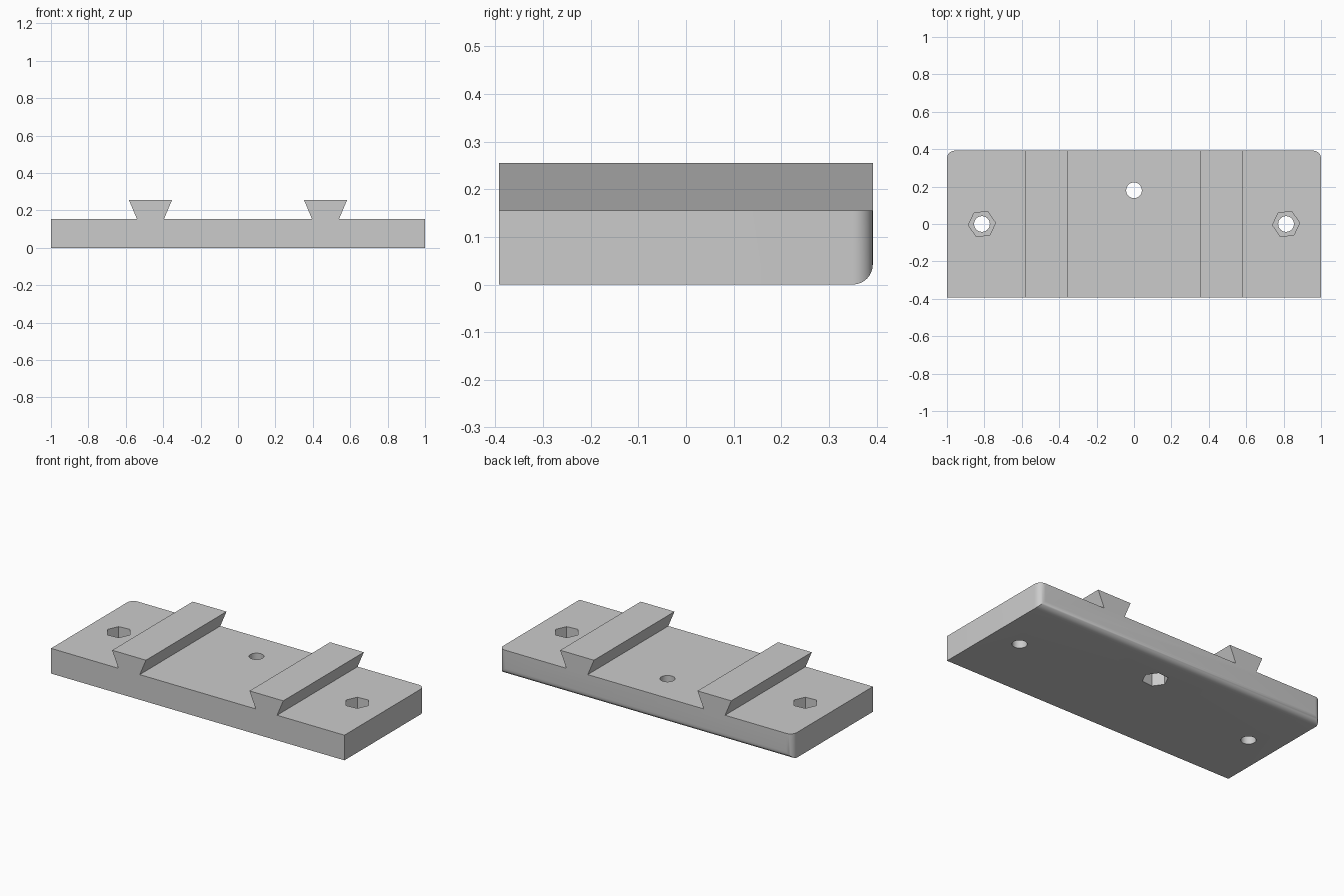
import bpy, bmesh, math
from mathutils import Matrix, Vector

cube = bpy.data.objects.get("Cube")
if cube:
    bpy.data.objects.remove(cube, do_unlink=True)

HALF_Y, THICK, TOP = 0.392, 0.155, 0.255
RAIL_X, RAIL_FOOT, RAIL_HEAD = 0.468, 0.073, 0.115
POCKET = 0.08

grey = bpy.data.materials.new("grey plastic")
grey.use_nodes = True
colour = (0.6, 0.6, 0.6, 1)
grey.diffuse_color = colour
grey.node_tree.nodes["Principled BSDF"].inputs["Base Color"].default_value = colour


def add_object(name, bm):
    mesh = bpy.data.meshes.new(name)
    bm.to_mesh(mesh)
    bm.free()
    mesh.materials.append(grey)
    obj = bpy.data.objects.new(name, mesh)
    bpy.context.collection.objects.link(obj)
    return obj


# Plate and two dovetail rails as one cross-section, swept front to back
right_half = [(RAIL_X - RAIL_FOOT, THICK), (RAIL_X - RAIL_HEAD, TOP),
              (RAIL_X + RAIL_HEAD, TOP), (RAIL_X + RAIL_FOOT, THICK),
              (1, THICK), (1, 0)]
profile = right_half + [(-x, z) for x, z in reversed(right_half)]
bm = bmesh.new()
face = bm.faces.new([bm.verts.new((x, -HALF_Y, z)) for x, z in profile])
sweep = bmesh.ops.extrude_face_region(bm, geom=[face])
bmesh.ops.translate(bm, vec=Vector((0, 2 * HALF_Y, 0)),
                    verts=[v for v in sweep["geom"] if isinstance(v, bmesh.types.BMVert)])

# Rounded upright corners at the back
corners = [e for e in bm.edges
           if all(v.co.y > 0.3 and abs(v.co.x) > 0.99 for v in e.verts)]
bmesh.ops.bevel(bm, geom=corners, offset=0.042, segments=8, profile=0.5, affect='EDGES')
bmesh.ops.recalc_face_normals(bm, faces=bm.faces)
plate = add_object("dovetail_mounting_plate", bm)


# Cutters for bolt holes and hexagonal nut pockets
def cut(name, sides, radius, x, y, low, high, turn=0):
    bm = bmesh.new()
    place = Matrix.Translation((x, y, (low + high) / 2)) @ Matrix.Rotation(turn, 4, 'Z')
    bmesh.ops.create_cone(bm, cap_ends=True, segments=sides, radius1=radius,
                          radius2=radius, depth=high - low, matrix=place)
    cutter = add_object(name, bm)
    cutter.hide_render = True
    mod = plate.modifiers.new(name, 'BOOLEAN')
    mod.operation, mod.solver, mod.object = 'DIFFERENCE', 'EXACT', cutter
    return cutter


cutters = []
for label, x, y, low, high in (("right", -0.813, 0, THICK - POCKET, 0.3),
                               ("left", 0.813, 0, THICK - POCKET, 0.3),
                               ("middle", 0, 0.18, -0.1, POCKET)):
    cutters.append(cut(label + "_bolt_hole", 32, 0.042, x, y, -0.1, 0.3))
    cutters.append(cut(label + "_nut_pocket", 6, 0.073, x, y, low, high, math.radians(35)))

# Apply the cuts and remove the cutters
bpy.context.view_layer.objects.active = plate
plate.select_set(True)
for mod in list(plate.modifiers):
    bpy.ops.object.modifier_apply(modifier=mod.name)
for cutter in cutters:
    bpy.data.objects.remove(cutter, do_unlink=True)
bpy.ops.object.shade_smooth_by_angle(angle=math.radians(30))
